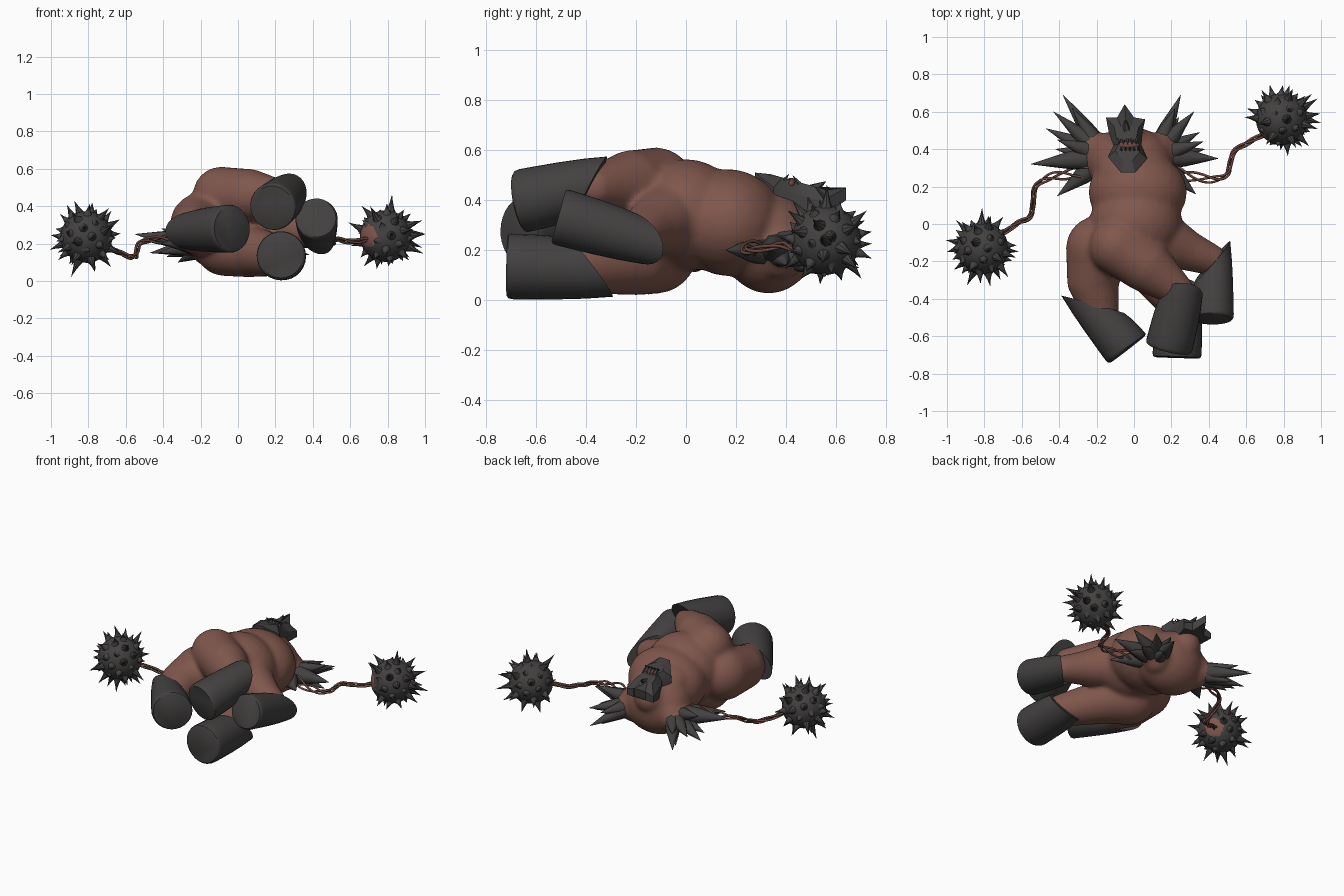
import bpy, bmesh, math, random
from mathutils import Vector as V, Matrix

if "Cube" in bpy.data.objects:
    bpy.data.objects.remove(bpy.data.objects["Cube"])

random.seed(4)


def material(name, col):
    m = bpy.data.materials.new(name)
    m.diffuse_color = (*col, 1)
    m.use_nodes = True
    m.node_tree.nodes["Principled BSDF"].inputs["Base Color"].default_value = m.diffuse_color
    return m


BROWN = material("brown skin", (0.215, 0.095, 0.073))
DARK = material("charcoal horn", (0.056, 0.053, 0.052))
CORD = material("dark brown cord", (0.15, 0.064, 0.049))


def finish(bm, name, mats, angle=40):
    me = bpy.data.meshes.new(name)
    bmesh.ops.recalc_face_normals(bm, faces=bm.faces)
    bm.to_mesh(me)
    bm.free()
    ob = bpy.data.objects.new(name, me)
    bpy.context.collection.objects.link(ob)
    for m in mats:
        me.materials.append(m)
    bpy.ops.object.select_all(action='DESELECT')
    ob.select_set(True)
    bpy.context.view_layer.objects.active = ob
    if angle:
        bpy.ops.object.shade_smooth_by_angle(angle=math.radians(angle))
    return ob


def ellipsoid(bm, c, r):
    r = (r, r, r) if isinstance(r, (int, float)) else r
    bmesh.ops.create_icosphere(bm, subdivisions=3, radius=1,
                               matrix=Matrix.Translation(c) @ Matrix.Diagonal((*r, 1)))


def limb(bm, pts):
    # chain of balls; each point is x, y, z, radius
    for a, b in zip(pts, pts[1:]):
        for i in range(7):
            p = [u + (w - u) * i / 6 for u, w in zip(a, b)]
            ellipsoid(bm, p[:3], p[3])


def rings_to_skin(bm, rings):
    rs = [[bm.verts.new(p) for p in r] for r in rings]
    n = len(rs[0])
    for a, b in zip(rs, rs[1:]):
        for i in range(n):
            bm.faces.new((a[i], a[(i + 1) % n], b[(i + 1) % n], b[i]))
    bm.faces.new(rs[0])
    bm.faces.new(rs[-1])


HORN = ((0, 1), (0.3, 0.8), (0.65, 0.42), (1, 0.02))
THORN = ((0, 1), (0.3, 0.56), (0.6, 0.28), (1, 0.02))


def spike(bm, base, tip, r, n=8, shape=HORN):
    base, tip = V(base), V(tip)
    d = (tip - base).normalized()
    u = d.orthogonal().normalized()
    w = d.cross(u)
    rings = []
    for t, k in shape:
        c = base.lerp(tip, t)
        rings.append([c + (u * math.cos(q) + w * math.sin(q)) * r * k
                      for q in (2 * math.pi * i / n for i in range(n))])
    rings_to_skin(bm, rings)


# Shoulder horn tips, used for the fleshy bases and the horns
FANS = {
    "left": (V((-0.15, 0.36, 0.20)),
             [(-0.38, 0.69, 0.13), (-0.43, 0.60, 0.20), (-0.47, 0.51, 0.15), (-0.41, 0.45, 0.28),
              (-0.55, 0.32, 0.25), (-0.41, 0.15, 0.20), (-0.32, 0.57, 0.10), (-0.42, 0.40, 0.15),
              (-0.33, 0.62, 0.20)]),
    "right": (V((0.11, 0.36, 0.20)),
              [(0.25, 0.69, 0.13), (0.32, 0.60, 0.20), (0.35, 0.49, 0.14), (0.37, 0.44, 0.28),
               (0.45, 0.35, 0.22), (0.33, 0.16, 0.20), (0.24, 0.57, 0.10), (0.38, 0.40, 0.14),
               (0.22, 0.62, 0.20)]),
}

# Body: torso, neck and four legs fused into one smooth skin
bm = bmesh.new()
ellipsoid(bm, (0.01, 0.0, 0.34), (0.25, 0.23, 0.225))
ellipsoid(bm, (0.02, 0.17, 0.31), (0.265, 0.22, 0.215))
ellipsoid(bm, (-0.02, 0.33, 0.23), (0.23, 0.19, 0.205))
ellipsoid(bm, (-0.03, 0.26, 0.36), (0.17, 0.14, 0.13))
ellipsoid(bm, (-0.04, 0.42, 0.31), (0.11, 0.13, 0.11))
ellipsoid(bm, (-0.17, 0.38, 0.20), (0.09, 0.11, 0.12))
ellipsoid(bm, (0.13, 0.38, 0.20), (0.09, 0.11, 0.12))
limb(bm, [(-0.19, -0.13, 0.30, 0.175), (-0.22, -0.30, 0.28, 0.14), (-0.18, -0.47, 0.27, 0.10)])
limb(bm, [(-0.09, -0.12, 0.46, 0.152), (0.06, -0.22, 0.455, 0.145), (0.24, -0.36, 0.45, 0.085)])
limb(bm, [(0.16, -0.08, 0.32, 0.14), (0.28, -0.14, 0.29, 0.11), (0.41, -0.19, 0.26, 0.085)])
limb(bm, [(-0.07, -0.12, 0.19, 0.165), (0.06, -0.2, 0.16, 0.142), (0.23, -0.42, 0.13, 0.105)])
for c, tips in FANS.values():
    for t in tips:
        a, b = c.lerp(V(t), 0.15), c.lerp(V(t), 0.42)
        limb(bm, [(*a, 0.05), (*b, 0.036)])
body = finish(bm, "body", [BROWN], 0)
rm = body.modifiers.new("fuse", 'REMESH')
rm.mode = 'VOXEL'
rm.voxel_size = 0.013
rm.use_smooth_shade = True
sm = body.modifiers.new("soften", 'SMOOTH')
sm.factor = 0.5
sm.iterations = 14


# Hooves: flared sleeves with a slanted, pointed cuff and a rounded sole edge
def hoof(name, start, end, tipdir, r0, r1, slope):
    start, end = V(start), V(end)
    ax = (end - start).normalized()
    t = V(tipdir)
    t = (t - ax * t.dot(ax)).normalized()
    u = ax.cross(t)
    bm = bmesh.new()
    rings = []
    for s, k, push in ((0, 1, 0), (0.25, 1.04, 0), (0.5, 1.04, 0), (0.75, 1.02, 0),
                       (0.94, 1, 0), (0.98, 0.97, 0), (1, 0.9, 0)):
        c, r = start.lerp(end, s), (r0 + (r1 - r0) * s) * k
        rings.append([c + (t * math.cos(q) + u * math.sin(q)) * r - ax * slope * math.cos(q) * (1 - s)
                      for q in (2 * math.pi * i / 28 for i in range(28))])
    rings_to_skin(bm, rings)
    finish(bm, name, [DARK])


hoof("left_hoof", (-0.22, -0.43, 0.27), (-0.035, -0.67, 0.28), (-1, -0.6, 0), 0.105, 0.13, 0.14)
hoof("upper_hoof", (0.255, -0.38, 0.45), (0.185, -0.665, 0.395), (0.2, 0, 1), 0.11, 0.128, 0.09)
hoof("right_hoof", (0.42, -0.2, 0.25), (0.42, -0.51, 0.335), (1, 0, -0.4), 0.095, 0.115, 0.12)
hoof("lower_hoof", (0.24, -0.38, 0.13), (0.23, -0.715, 0.135), (0.2, 0, -1), 0.115, 0.132, 0.09)

# Shoulder horns
for side, (c, tips) in FANS.items():
    bm = bmesh.new()
    for i, t in enumerate(tips):
        spike(bm, c.lerp(V(t), 0.27), t, 0.06 if i in (4, 5) else 0.05, 10)
    finish(bm, side + "_shoulder_horns", [DARK])

# Head: one armoured mask, lofted from an outline of x, y, bottom z, top z
outline = [(-0.05, 0.64, 0.40, 0.45), (-0.09, 0.57, 0.35, 0.41), (-0.15, 0.57, 0.35, 0.39),
           (-0.135, 0.49, 0.34, 0.41), (-0.11, 0.42, 0.35, 0.43), (-0.14, 0.36, 0.36, 0.45),
           (-0.07, 0.275, 0.39, 0.51), (0.005, 0.275, 0.39, 0.51), (0.07, 0.35, 0.36, 0.45),
           (0.04, 0.42, 0.35, 0.43), (0.045, 0.49, 0.34, 0.41), (0.06, 0.56, 0.35, 0.39),
           (0, 0.57, 0.35, 0.41)]
centre = V((-0.035, 0.44))
top = []
for p in outline:
    q = centre.lerp(V(p[:2]), 0.62)
    top.append(V((q.x, q.y, 0.475 - 0.28 * (q.y - 0.44))))
bm = bmesh.new()
rings_to_skin(bm, [[V(p[:3]) for p in outline], [V((p[0], p[1], p[3])) for p in outline], top])
finish(bm, "head_mask", [DARK], 25)

bm = bmesh.new()
ellipsoid(bm, (-0.03, 0.42, 0.465), (0.06, 0.024, 0.024))
finish(bm, "mouth", [CORD])
bm = bmesh.new()
for i in range(5):
    x = -0.08 + i * 0.023
    spike(bm, (x, 0.452, 0.465), (x, 0.425, 0.50), 0.01, 6)
    spike(bm, (x + 0.012, 0.39, 0.475), (x + 0.012, 0.412, 0.505), 0.01, 6)
spike(bm, (-0.04, 0.49, 0.43), (-0.045, 0.56, 0.475), 0.03, 6)
finish(bm, "teeth_and_crest", [DARK])


# Spiked balls, with a bare skin patch where the cord enters
def flail(name, c, socket):
    c, socket = V(c), (V(socket) - V(c)).normalized()
    bm = bmesh.new()
    bmesh.ops.create_icosphere(bm, subdivisions=4, radius=0.138, matrix=Matrix.Translation(c))
    for f in bm.faces:
        if (f.calc_center_median() - c).normalized().dot(socket) > 0.9:
            f.material_index = 1
    n = 48
    for i in range(n):
        z = 1 - 2 * (i + 0.5) / n
        a = i * 2.39996
        d = V((math.cos(a) * math.sqrt(1 - z * z), math.sin(a) * math.sqrt(1 - z * z), z))
        if d.dot(socket) < 0.9:
            j = V([random.uniform(-0.015, 0.015) for _ in range(3)])
            spike(bm, c + d * 0.125, c + d * random.choice((0.165, 0.19, 0.205, 0.215)) + j, 0.03, 8, THORN)
    # one spike straight outwards sets the full width
    out = V((math.copysign(1, c.x), 0, 0))
    spike(bm, c + out * 0.125, (out.x, c.y - 0.02, c.z + 0.01), 0.03, 8, THORN)
    finish(bm, name, [DARK, BROWN])


# Twisted cords of three strands
def cord(name, pts):
    pts = [V(p) for p in pts]
    ext = [2 * pts[0] - pts[1]] + pts + [2 * pts[-1] - pts[-2]]
    path = []
    for i in range(len(pts) - 1):
        p0, p1, p2, p3 = ext[i:i + 4]
        for k in range(10):
            t = k / 10
            path.append(0.5 * (2 * p1 + (p2 - p0) * t + (2 * p0 - 5 * p1 + 4 * p2 - p3) * t * t
                               + (3 * p1 - p0 - 3 * p2 + p3) * t ** 3))
    path.append(pts[-1])
    cu = bpy.data.curves.new(name, 'CURVE')
    cu.dimensions = '3D'
    cu.bevel_depth = 0.007
    cu.bevel_resolution = 1
    for s in range(3):
        sp = cu.splines.new('POLY')
        sp.points.add(len(path) - 1)
        for i, p in enumerate(path):
            d = path[min(i + 1, len(path) - 1)] - path[max(i - 1, 0)]
            u = d.cross(V((0, 0, 1))).normalized()
            w = d.cross(u).normalized()
            a = i * 0.22 + s * 2.09
            spread = 0.01 + 0.03 * max(0, 1 - i / 26)
            q = p + (u * math.cos(a) + w * math.sin(a)) * spread
            sp.points[i].co = (*q, 1)
    cu.materials.append(CORD)
    ob = bpy.data.objects.new(name, cu)
    bpy.context.collection.objects.link(ob)
    bpy.ops.object.select_all(action='DESELECT')
    ob.select_set(True)
    bpy.context.view_layer.objects.active = ob
    bpy.ops.object.convert(target='MESH')


flail("left_spiked_ball", (-0.81, -0.13, 0.235), (-0.64, -0.02, 0.17))
flail("right_spiked_ball", (0.79, 0.56, 0.24), (0.68, 0.46, 0.24))
cord("left_cord", [(-0.18, 0.30, 0.22), (-0.32, 0.27, 0.22), (-0.45, 0.25, 0.22), (-0.53, 0.19, 0.20),
                   (-0.55, 0.05, 0.13), (-0.63, 0.00, 0.15), (-0.74, -0.08, 0.21)])
cord("right_cord", [(0.15, 0.30, 0.22), (0.28, 0.26, 0.21), (0.42, 0.24, 0.20), (0.50, 0.27, 0.20),
                    (0.53, 0.38, 0.22), (0.62, 0.44, 0.21), (0.74, 0.50, 0.24)])
